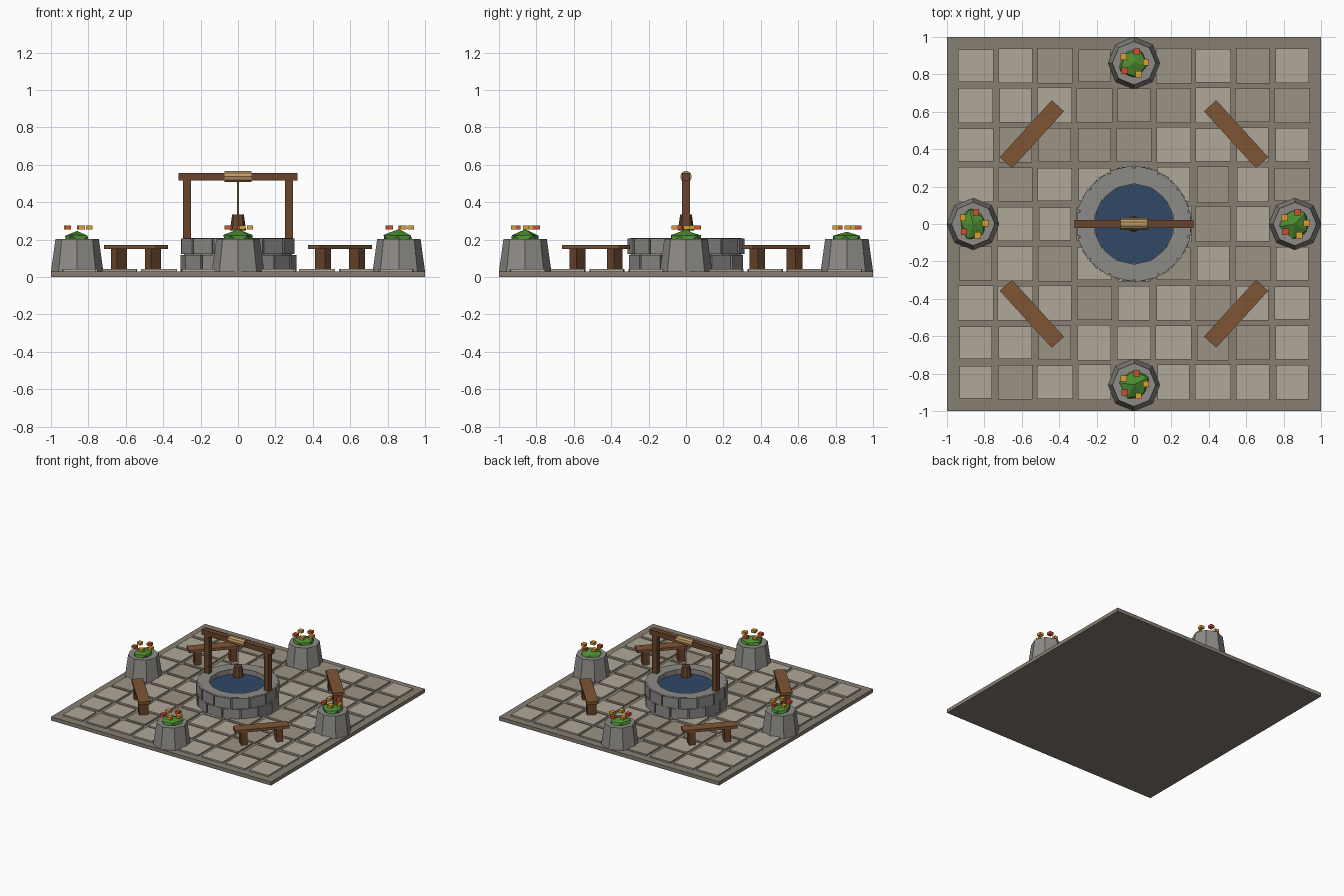
import bpy, bmesh, math, random
from mathutils import Matrix

if "Cube" in bpy.data.objects:
    bpy.data.objects.remove(bpy.data.objects["Cube"])

random.seed(4)
TAU = math.tau


def mat(name, r, g, b):
    m = bpy.data.materials.new(name)
    m.diffuse_color = (r, g, b, 1)
    m.use_nodes = True
    m.node_tree.nodes["Principled BSDF"].inputs["Base Color"].default_value = m.diffuse_color
    return m


SLAB = mat("slab_stone", .24, .21, .17)
TILES = [mat("tile_light", .43, .39, .32), mat("tile_dark", .33, .29, .23)]
STONE = mat("grey_stone", .27, .26, .245)
WOOD = mat("seat_wood", .21, .09, .035)
DARK = mat("dark_wood", .14, .06, .025)
ROPE = mat("rope", .5, .33, .13)
WATER = mat("water", .03, .065, .13)
LEAF = mat("leaf", .07, .26, .03)
PETALS = [mat("yellow_petal", .7, .35, .03), mat("red_petal", .64, .08, .03)]


def finish(bm, name, m):
    bmesh.ops.recalc_face_normals(bm, faces=bm.faces)
    me = bpy.data.meshes.new(name)
    bm.to_mesh(me)
    bm.free()
    ob = bpy.data.objects.new(name, me)
    me.materials.append(m)
    bpy.context.collection.objects.link(ob)
    return ob


def box(name, m, loc, size, rot=0):
    bm = bmesh.new()
    mx = Matrix.Translation(loc) @ Matrix.Rotation(rot, 4, 'Z') @ Matrix.Diagonal((*size, 1))
    bmesh.ops.create_cube(bm, size=1, matrix=mx)
    return finish(bm, name, m)


def cone(name, m, x, y, z0, z1, r0, r1, n, rot=0):
    bm = bmesh.new()
    mx = Matrix.Translation((x, y, (z0 + z1) / 2)) @ Matrix.Rotation(rot, 4, 'Z')
    bmesh.ops.create_cone(bm, cap_ends=True, segments=n, radius1=r0, radius2=r1,
                          depth=z1 - z0, matrix=mx)
    return finish(bm, name, m)


def wedge(bm, a0, a1, r0, r1, z0, z1):
    """Ring segment with flat inner and outer faces."""
    corners = [(r0, a0), (r1, a0), (r1, a1), (r0, a1)]
    v = [bm.verts.new((r * math.cos(a), r * math.sin(a), z)) for z in (z0, z1) for r, a in corners]
    bm.faces.new(v[:4])
    bm.faces.new(v[4:])
    for i in range(4):
        j = (i + 1) % 4
        bm.faces.new((v[i], v[j], v[j + 4], v[i + 4]))


# paved floor
box("floor_slab", SLAB, (0, 0, .015), (2, 2, .03))
for i in range(9):
    for j in range(9):
        s = random.uniform(.17, .192)
        t = random.uniform(.174, .192)
        box("paving_tile", TILES[random.random() < .28],
            ((i - 4) * .2115, (j - 4) * .2115, .034), (s, t, .016))

# well wall: solid core with two staggered courses of stones
N = 14
step = TAU / N
prof = [(.215, .03), (.297, .03), (.297, .209), (.215, .209)]
bm = bmesh.new()
rings = [[bm.verts.new((r * math.cos(k * step + TAU / 4), r * math.sin(k * step + TAU / 4), z))
          for r, z in prof] for k in range(N)]
for k in range(N):
    a, b = rings[k], rings[(k + 1) % N]
    for i in range(4):
        j = (i + 1) % 4
        bm.faces.new((a[i], a[j], b[j], b[i]))
finish(bm, "well_core", STONE)
for name, off, z0, z1 in (("lower_stones", .5, .03, .119), ("upper_stones", 0, .122, .207)):
    bm = bmesh.new()
    for k in range(N):
        a = TAU / 4 + (k + off) * step
        wedge(bm, a + .018, a + step - .018, .27, .31 + random.uniform(-.003, .004), z0, z1)
    finish(bm, name, STONE)
cone("well_water", WATER, 0, 0, .03, .17, .216, .216, N, TAU / 4)

# winch frame
for s in (-1, 1):
    box("frame_post", DARK, (s * .272, 0, .355), (.044, .044, .33))
box("cross_beam", DARK, (0, 0, .536), (.636, .044, .042))
bm = bmesh.new()
bmesh.ops.create_cone(bm, cap_ends=True, segments=10, radius1=.031, radius2=.031, depth=.145,
                      matrix=Matrix.Translation((0, 0, .537)) @ Matrix.Rotation(TAU / 4, 4, 'Y'))
finish(bm, "rope_drum", ROPE)
cone("bucket_rope", ROPE, 0, 0, .32, .53, .005, .005, 6)
cone("bucket", DARK, 0, 0, .25, .335, .043, .031, 8)

# benches facing the well
for sx in (-1, 1):
    for sy in (-1, 1):
        x, y = sx * .546, sy * .48
        ang = -sx * sy * math.radians(47.6)
        box("bench_seat", WOOD, (x, y, .16), (.412, .088, .022), ang)
        for d in (-.135, .135):
            box("bench_leg", DARK, (x + d * math.cos(ang), y + d * math.sin(ang), .091),
                (.05, .07, .122), ang)

# planters with shrubs and flowers
for x, y in ((-.86, 0), (.86, 0), (0, -.86), (0, .86)):
    cone("planter", STONE, x, y, .03, .203, .14, .116, 8)
    bm = bmesh.new()
    bmesh.ops.create_icosphere(bm, subdivisions=1, radius=1)
    for v in bm.verts:
        v.co *= random.uniform(.8, 1.1)
    mx = Matrix.Translation((x, y, .2)) @ Matrix.Rotation(random.uniform(0, 6), 4, 'Z')
    bm.transform(mx @ Matrix.Diagonal((.092, .085, .052, 1)))
    finish(bm, "shrub", LEAF)
    for i in range(5):
        a = math.radians(4 + 72 * i)
        box("flower", PETALS[i % 2],
            (x + .064 * math.cos(a), y + .064 * math.sin(a), .264), (.034, .034, .022))
